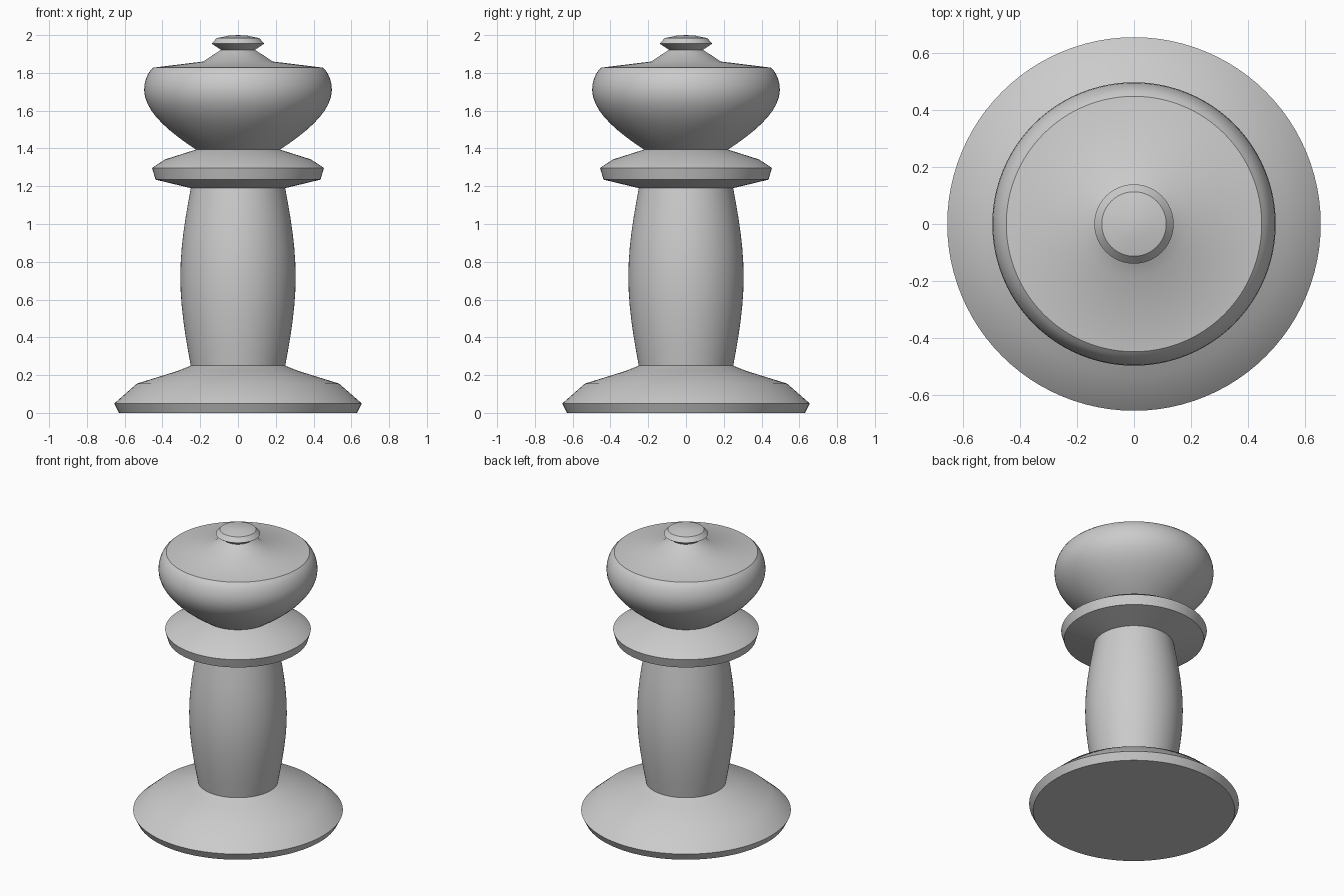
import bpy, bmesh
from math import sin, cos, pi, radians
from mathutils import Vector
from mathutils.geometry import interpolate_bezier

SEGMENTS = 96

default_cube = bpy.data.objects.get("Cube")
if default_cube:
    bpy.data.objects.remove(default_cube, do_unlink=True)

grey = bpy.data.materials.new("plain grey")
grey.use_nodes = True
GREY = (0.6, 0.6, 0.6, 1)
grey.diffuse_color = GREY
grey.node_tree.nodes["Principled BSDF"].inputs["Base Color"].default_value = GREY


def lathe(name, profile):
    """Turn an upward (radius, height) profile around the z axis."""
    bm = bmesh.new()
    turns = [2 * pi * j / SEGMENTS for j in range(SEGMENTS)]
    rings = [[bm.verts.new((r * cos(a), r * sin(a), z)) for a in turns]
             for r, z in profile]
    for low, high in zip(rings, rings[1:]):
        for j in range(SEGMENTS):
            k = (j + 1) % SEGMENTS
            bm.faces.new((low[j], low[k], high[k], high[j]))
    # Collapse rings of zero radius into a single pole
    bmesh.ops.remove_doubles(bm, verts=bm.verts, dist=1e-5)
    mesh = bpy.data.meshes.new(name)
    bm.to_mesh(mesh)
    bm.free()
    mesh.materials.append(grey)
    mesh.shade_smooth()
    mesh.set_sharp_from_angle(angle=radians(30))
    obj = bpy.data.objects.new(name, mesh)
    bpy.context.collection.objects.link(obj)
    return obj


def bezier(start, handle_1, handle_2, end, count):
    points = [Vector((*p, 0)) for p in (start, handle_1, handle_2, end)]
    return [(p.x, p.y) for p in interpolate_bezier(*points, count)]


# Flared foot
lathe("base", [(0, 0), (0.63, 0), (0.655, 0.05), (0.535, 0.155),
               (0.32, 0.222), (0.25, 0.25)])

# Gently bulging stem
STEPS = 12
lathe("stem", [(0.25 + 0.055 * sin(pi * i / STEPS), 0.25 + 0.94 * i / STEPS)
               for i in range(STEPS + 1)])

# Collar ring
lathe("collar", [(0.25, 1.19), (0.437, 1.235), (0.455, 1.297),
                 (0.386, 1.342), (0.222, 1.394)])

# Bowl-shaped head with a shallow lid
belly = bezier((0.222, 1.394), (0.37, 1.49), (0.497, 1.6), (0.497, 1.71), 10)
shoulder = bezier((0.497, 1.71), (0.497, 1.76), (0.475, 1.81), (0.448, 1.828), 6)
lathe("head", belly + shoulder[1:] + [(0.185, 1.86), (0.09, 1.922)])

# Small button on top
lathe("finial", [(0.09, 1.922), (0.139, 1.955), (0.113, 1.984), (0.05, 1.997), (0, 2.0)])
